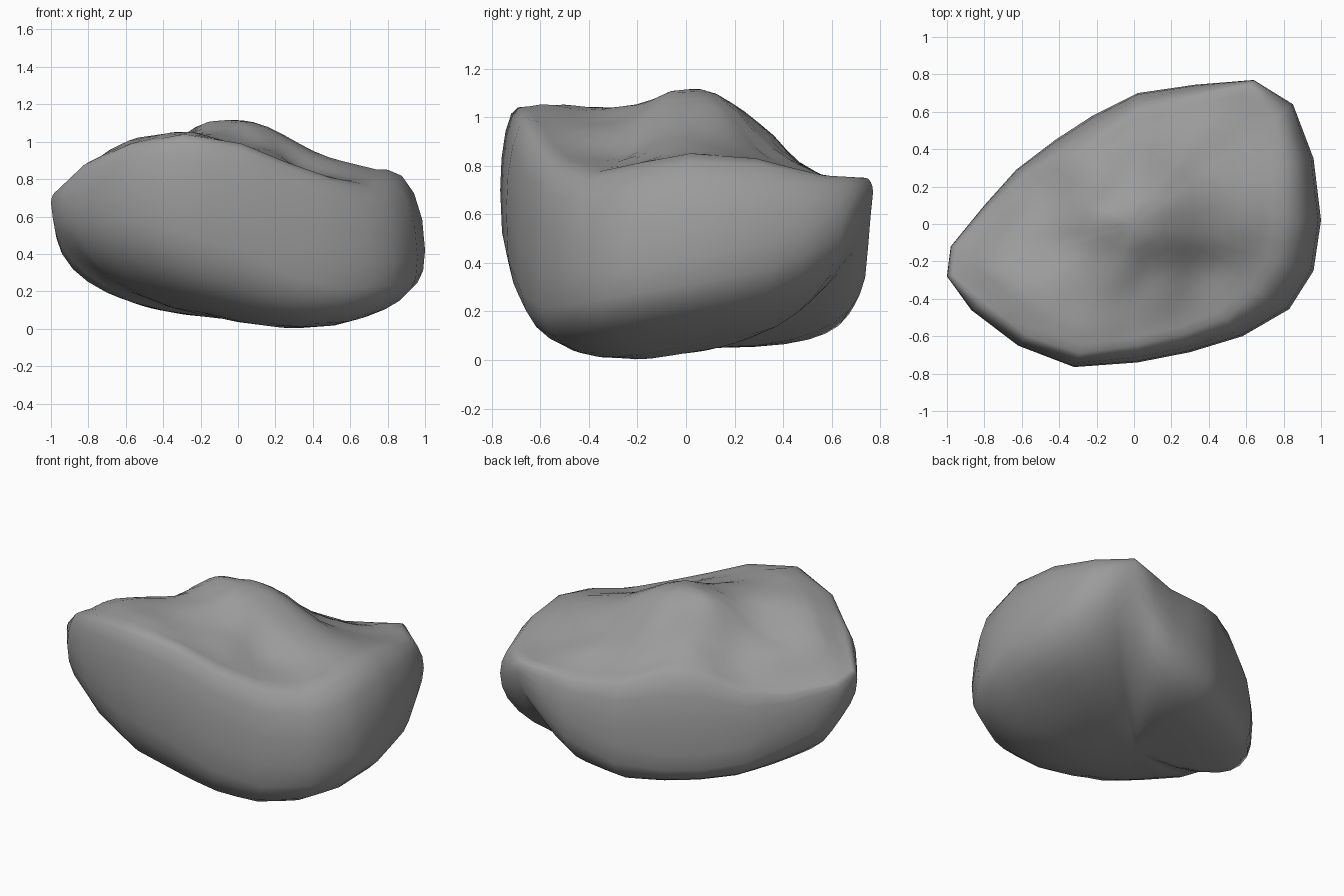
import bpy, bmesh, math
from mathutils import Vector

cube = bpy.data.objects.get("Cube")
if cube:
    bpy.data.objects.remove(cube, do_unlink=True)

# Outline spokes: x, y, height of widest point, rim height, rim inset, fullness below
SPOKES = [
    (-1, -.28, .67, .73, .03, 2), (-.87, -.46, .67, .89, .08, 2.2),
    (-.62, -.65, .7, .99, .07, 2.4), (-.32, -.765, .7, 1.04, .08, 2.8),
    (.02, -.74, .62, .99, .09, 3.3), (.3, -.685, .45, .89, .1, 3.7),
    (.58, -.6, .36, .81, .13, 3.9), (.83, -.455, .36, .775, .19, 3.6),
    (.96, -.25, .38, .81, .2, 3.2), (1, .02, .42, .85, .2, 2.9),
    (.96, .35, .48, .83, .18, 2.6), (.85, .64, .57, .76, .12, 2.1),
    (.64, .77, .69, .75, .04, 1.8), (.33, .745, .45, .7, .08, 2.8),
    (.02, .7, .36, .74, .1, 3.4), (-.22, .58, .32, .82, .13, 3.6),
    (-.42, .45, .32, .82, .12, 3.7), (-.63, .29, .36, .71, .08, 3.4),
    (-.8, .1, .47, .67, .05, 3), (-.98, -.12, .6, .7, .03, 2.6)]

# Peaks, ridges and hollows of the upper face
RELIEF = [
    (0, 0, 1.13), (.03, .09, 1.13), (-.15, .03, 1.12), (.17, .07, 1.09),
    (.3, .05, 1), (.45, 0, .92), (.65, .05, .89), (-.3, -.6, 1.1),
    (-.6, -.42, 1.05), (-.4, -.35, 1.05), (-.1, -.22, 1.05), (-.75, -.25, .94),
    (.1, -.35, .97), (.42, -.3, .82), (0, .2, 1.06), (0, .32, .96),
    (-.25, .3, .94), (0, .5, .79), (.35, .4, .82), (.55, .55, .75), (-.6, 0, .88)]


def midpoints(rows):
    """Insert one interpolated row between neighbours of a closed loop."""
    out = []
    for a, b in zip(rows, rows[1:] + rows[:1]):
        out += [a, tuple((p + q) / 2 for p, q in zip(a, b))]
    return out


spokes = midpoints(SPOKES)


def rim_point(x, y, mid, rim, inset, full):
    p = Vector((x, y, 0))
    p -= p.normalized() * inset
    return Vector((p.x, p.y, rim))


rims = [rim_point(*s) for s in spokes]
controls = [Vector(c) for c in RELIEF] + rims


def top_height(x, y):
    """Blend the relief points by distance."""
    total = weight = 0
    for c in controls:
        w = 1 / ((c.x - x) ** 2 + (c.y - y) ** 2 + .007) ** 2
        total, weight = total + w * c.z, weight + w
    return total / weight


def base_height(x, y):
    """Lowest point near the front left, rising towards the right tip."""
    away = max(0, math.hypot(x - .4, y + .3) - .15)
    return .05 * min(1, away / .4) + .07 * max(0, -x)


rings = []
# Rounded underside and lower flanks
for f in (.2, .4, .58, .72, .82, .9, .96, .99, 1):
    ring = []
    for x, y, mid, rim, inset, full in spokes:
        low = base_height(x * f, y * f)
        ring.append((x * f, y * f, mid - (mid - low) * (1 - f ** full) ** (1 / full)))
    rings.append(ring)
# Flanks curving in to the rim
for k in range(1, 5):
    a = k / 4 * math.pi / 2
    ring = []
    for (x, y, mid, rim, inset, full), r in zip(spokes, rims):
        t = 1 - math.cos(a)
        z = mid + (rim - mid) * math.sin(a)
        ring.append((x + (r.x - x) * t, y + (r.y - y) * t, z))
    rings.append(ring)
rim_ring = len(rings)
# Uneven upper face
for f in (.93, .86, .78, .69, .6, .5, .4, .3, .2, .1):
    rings.append([(r.x * f, r.y * f, top_height(r.x * f, r.y * f)) for r in rims])

bm = bmesh.new()
loops = [[bm.verts.new(p) for p in ring] for ring in rings]
n = len(spokes)
for a, b in zip(loops, loops[1:]):
    for i in range(n):
        j = (i + 1) % n
        bm.faces.new((a[i], a[j], b[j], b[i]))
bottom = bm.verts.new((0, 0, base_height(0, 0)))
top = bm.verts.new((0, 0, top_height(0, 0)))
for i in range(n):
    j = (i + 1) % n
    bm.faces.new((bottom, loops[0][j], loops[0][i]))
    bm.faces.new((top, loops[-1][i], loops[-1][j]))
# Soften the relief without shrinking the outline
inner = [v for loop in loops[rim_ring:] for v in loop] + [top]
for _ in range(2):
    bmesh.ops.smooth_vert(bm, verts=inner, factor=.5, use_axis_z=True)
bmesh.ops.recalc_face_normals(bm, faces=bm.faces)

mesh = bpy.data.meshes.new("boulder")
bm.to_mesh(mesh)
bm.free()
boulder = bpy.data.objects.new("boulder", mesh)
bpy.context.collection.objects.link(boulder)

stone = bpy.data.materials.new("grey stone")
stone.use_nodes = True
colour = (.33, .33, .33, 1)
stone.diffuse_color = colour
stone.node_tree.nodes["Principled BSDF"].inputs["Base Color"].default_value = colour
mesh.materials.append(stone)

bpy.context.view_layer.objects.active = boulder
boulder.select_set(True)
bpy.ops.object.shade_smooth_by_angle(angle=math.radians(60))
